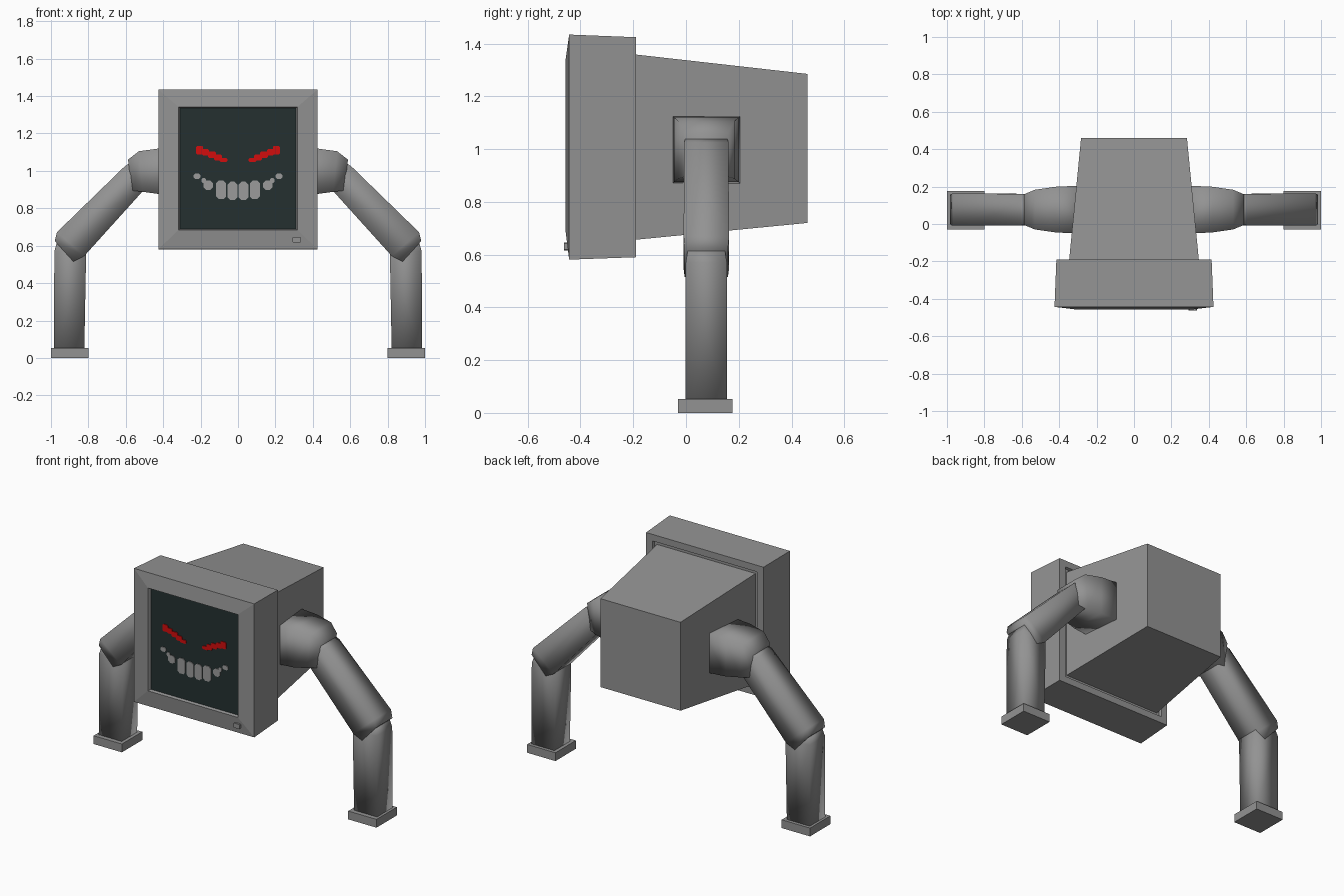
import bpy, bmesh

if "Cube" in bpy.data.objects:
    bpy.data.objects.remove(bpy.data.objects["Cube"])


def material(name, r, g, b):
    m = bpy.data.materials.new(name)
    m.diffuse_color = (r, g, b, 1)
    m.use_nodes = True
    m.node_tree.nodes["Principled BSDF"].inputs["Base Color"].default_value = m.diffuse_color
    return m


GREY = material("grey casing", 0.29, 0.29, 0.29)
SCREEN = material("dark screen", 0.018, 0.03, 0.03)
RED = material("red eyes", 0.65, 0.004, 0.004)
TEETH = material("tooth grey", 0.33, 0.33, 0.33)


def finish(name, bm, mats, mirror=False, smooth=False):
    bmesh.ops.recalc_face_normals(bm, faces=bm.faces)
    me = bpy.data.meshes.new(name)
    bm.to_mesh(me)
    bm.free()
    ob = bpy.data.objects.new(name, me)
    bpy.context.collection.objects.link(ob)
    for m in mats:
        me.materials.append(m)
    for p in me.polygons:
        p.use_smooth = smooth
    if mirror:
        ob.modifiers.new("Mirror", "MIRROR").use_mirror_merge = False
    return ob


def loft(bm, rings):
    """Skin a series of four-cornered rings and cap both ends; returns the last cap."""
    vs = [[bm.verts.new(co) for co in ring] for ring in rings]
    for a, b in zip(vs, vs[1:]):
        for i in range(4):
            j = (i + 1) % 4
            bm.faces.new((a[i], a[j], b[j], b[i]))
    bm.faces.new(vs[0])
    return bm.faces.new(vs[-1])


def frame_ring(y, w, z0, z1):
    return [(-w, y, z0), (w, y, z0), (w, y, z1), (-w, y, z1)]


def arm_ring(outer, inner, hw, yc=0.077):
    (xo, zo), (xi, zi) = outer, inner
    return [(xo, yc - hw, zo), (xo, yc + hw, zo), (xi, yc + hw, zi), (xi, yc - hw, zi)]


def plates(name, rects, mat, y0, y1, chamfer, mirror=True):
    """Thin chamfered plates given as (x0, x1, z0, z1)."""
    bm = bmesh.new()
    for x0, x1, z0, z1 in rects:
        c = min(chamfer, (x1 - x0) * 0.3, (z1 - z0) * 0.3)
        outline = [(x0 + c, z0), (x1 - c, z0), (x1, z0 + c), (x1, z1 - c),
                   (x1 - c, z1), (x0 + c, z1), (x0, z1 - c), (x0, z0 + c)]
        face = bm.faces.new([bm.verts.new((x, y1, z)) for x, z in outline])
        ext = bmesh.ops.extrude_face_region(bm, geom=[face], use_keep_orig=True)
        for v in ext["geom"]:
            if isinstance(v, bmesh.types.BMVert):
                v.co.y = y0
    return finish(name, bm, [mat], mirror)


# Monitor: tapered tube housing, groove, bezel and recessed screen
bm = bmesh.new()
cap = loft(bm, [
    frame_ring(0.46, 0.283, 0.72, 1.285),
    frame_ring(-0.205, 0.348, 0.655, 1.36),
    frame_ring(-0.205, 0.365, 0.638, 1.377),
    frame_ring(-0.19, 0.37, 0.633, 1.382),
    frame_ring(-0.19, 0.415, 0.59, 1.424),
    frame_ring(-0.443, 0.425, 0.581, 1.434),
    frame_ring(-0.456, 0.318, 0.685, 1.342),
    frame_ring(-0.438, 0.31, 0.69, 1.336),
])
cap.material_index = 1
finish("monitor", bm, [GREY, SCREEN])

# Face on the screen
plates("eyes", [(0.186, 0.225, 1.088, 1.133), (0.155, 0.192, 1.083, 1.117),
                (0.118, 0.16, 1.07, 1.104), (0.086, 0.128, 1.055, 1.088),
                (0.057, 0.1, 1.048, 1.07)], RED, -0.443, -0.438, 0.006)
plates("teeth", [(0.004, 0.055, 0.843, 0.942), (0.063, 0.118, 0.85, 0.948),
                 (0.135, 0.184, 0.898, 0.948), (0.172, 0.194, 0.935, 0.962),
                 (0.2, 0.238, 0.957, 0.985)], TEETH, -0.443, -0.438, 0.014)

# Power button on the bezel
plates("power_button", [(0.292, 0.336, 0.616, 0.646)], GREY, -0.463, -0.44, 0.004, False)

# Shoulders
bm = bmesh.new()
loft(bm, [arm_ring((0.27, 1.125), (0.27, 0.868), 0.129),
          arm_ring((0.42, 1.12), (0.42, 0.876), 0.122),
          arm_ring((0.53, 1.105), (0.51, 0.888), 0.106),
          arm_ring((0.588, 1.06), (0.568, 0.895), 0.082)])
finish("shoulders", bm, [GREY], True, True)

# Upper arms, slanting out and down to the elbow
bm = bmesh.new()
loft(bm, [arm_ring((0.56, 1.055), (0.5, 0.93), 0.075),
          arm_ring((0.605, 1.025), (0.515, 0.885), 0.084),
          arm_ring((0.968, 0.672), (0.822, 0.545), 0.086),
          arm_ring((0.98, 0.625), (0.88, 0.515), 0.082)])
finish("upper_arms", bm, [GREY], True, True)

# Forearms
bm = bmesh.new()
loft(bm, [arm_ring((0.965, 0.63), (0.84, 0.6), 0.068),
          arm_ring((0.982, 0.57), (0.812, 0.56), 0.078),
          arm_ring((0.984, 0.03), (0.822, 0.03), 0.078)])
finish("forearms", bm, [GREY], True, True)

# Feet: square pads
bm = bmesh.new()
loft(bm, [arm_ring((1.0, 0.0), (0.8, 0.0), 0.103, 0.073)[:2] + [(0.8, 0.176, 0), (0.8, -0.03, 0)],
          arm_ring((1.0, 0.053), (0.8, 0.053), 0.103, 0.073)])
finish("feet", bm, [GREY], True)
